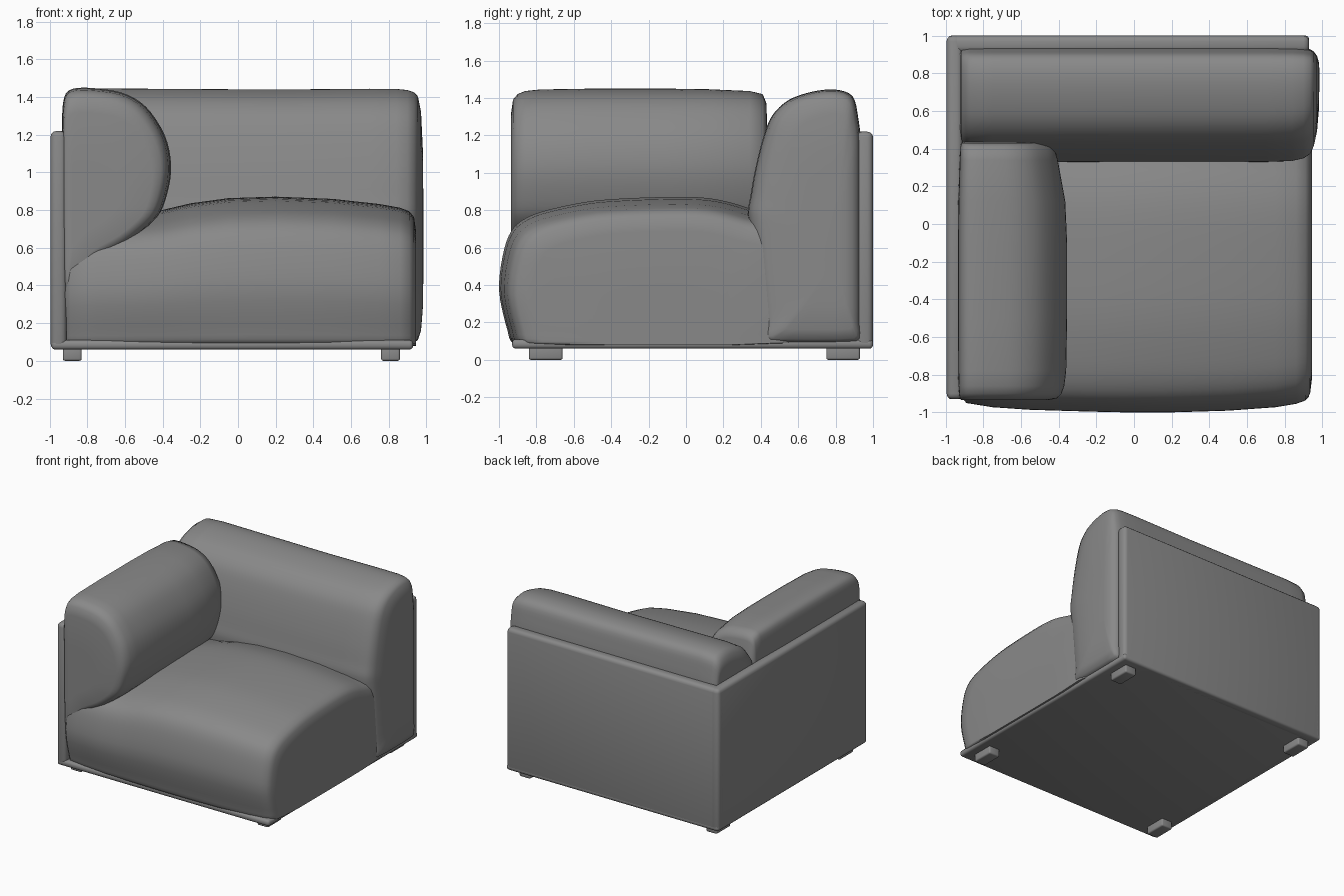
import bpy, bmesh, math
from mathutils import Vector

cube = bpy.data.objects.get("Cube")
if cube:
    bpy.data.objects.remove(cube, do_unlink=True)

fabric = bpy.data.materials.new("grey fabric")
fabric.use_nodes = True
GREY = (0.25, 0.25, 0.25, 1)
fabric.diffuse_color = GREY
fabric.node_tree.nodes["Principled BSDF"].inputs["Base Color"].default_value = GREY
FLOOR = 0.08  # cushions rest inside the base board at this height


def finish(name, bm, angle=40):
    bmesh.ops.recalc_face_normals(bm, faces=bm.faces)
    mesh = bpy.data.meshes.new(name)
    bm.to_mesh(mesh)
    bm.free()
    mesh.materials.append(fabric)
    obj = bpy.data.objects.new(name, mesh)
    bpy.context.collection.objects.link(obj)
    bpy.ops.object.select_all(action='DESELECT')
    obj.select_set(True)
    bpy.context.view_layer.objects.active = obj
    bpy.ops.object.shade_smooth_by_angle(angle=math.radians(angle))


def box(name, low, high, radius):
    bm = bmesh.new()
    bmesh.ops.create_cube(bm, size=1)
    low, high = Vector(low), Vector(high)
    for v in bm.verts:
        v.co = (low + high) / 2 + v.co * (high - low)
    bmesh.ops.bevel(bm, geom=bm.edges[:], offset=radius, segments=3,
                    profile=0.5, affect='EDGES')
    finish(name, bm)


def smooth_loop(points, steps=4):
    """Closed smooth curve through the points."""
    pts = [Vector(p) for p in points]
    n, out = len(pts), []
    for i in range(n):
        a, b, c, d = (pts[(i + k - 1) % n] for k in range(4))
        reach = (c - b).length
        # Tangents limited by the shorter neighbour keep long sides straight
        m1 = (c - a).normalized() * min(reach, (b - a).length)
        m2 = (d - b).normalized() * min(reach, (d - c).length)
        for s in range(steps):
            t = s / steps
            out.append(b * (2*t**3 - 3*t**2 + 1) + m1 * (t**3 - 2*t**2 + t)
                       + c * (3*t**2 - 2*t**3) + m2 * (t**3 - t**2))
    return out


def cushion(name, axis, profile, anchor, stations):
    """Loft a profile along x or y; a station is (position, width, height)."""
    bm = bmesh.new()
    loop, anchor = smooth_loop(profile), Vector(anchor)
    rings = []
    for pos, width, height in stations:
        ring = []
        for p in loop:
            u, z = anchor + (p - anchor) * Vector((width, height))
            z = max(z, FLOOR)
            ring.append(bm.verts.new((pos, u, z) if axis == 'x' else (u, pos, z)))
        rings.append(ring)
    n = len(loop)
    for a, b in zip(rings, rings[1:]):
        for i in range(n):
            j = (i + 1) % n
            bm.faces.new((a[i], a[j], b[j], b[i]))
    bm.faces.new(rings[0])
    bm.faces.new(rings[-1])
    finish(name, bm, 60)


# Outer shell: base board, side panel and back panel
box("base_board", (-0.99, -0.93, 0.06), (0.93, 1.0, 0.11), 0.02)
box("side_panel", (-0.995, -0.93, 0.06), (-0.91, 1.0, 1.22), 0.03)
box("back_panel", (-0.995, 0.91, 0.06), (0.93, 1.0, 1.22), 0.03)

# Seat, domed towards the middle and bulging at the front
cushion("seat", 'x',
        [(-0.92, 0.09), (-0.955, 0.16), (-1.0, 0.38), (-0.97, 0.6),
         (-0.91, 0.72), (-0.78, 0.79), (-0.5, 0.85), (-0.15, 0.87),
         (0.12, 0.865), (0.34, 0.81), (0.6, 0.7), (0.62, 0.09)],
        (-0.1, 0.09),
        [(-0.93, 0.7, 0.7), (-0.925, 0.9, 0.86), (-0.89, 0.945, 0.88),
         (-0.75, 0.97, 0.89), (-0.55, 0.985, 0.89), (-0.4, 0.99, 0.91),
         (-0.25, 0.995, 0.955), (-0.05, 1, 0.99), (0.2, 1, 1),
         (0.5, 0.99, 0.985), (0.75, 0.97, 0.95), (0.86, 0.95, 0.925),
         (0.91, 0.93, 0.9), (0.935, 0.89, 0.86), (0.945, 0.8, 0.77),
         (0.945, 0.4, 0.4)])

# Armrest, overhanging the seat and narrowing towards the corner
cushion("armrest", 'y',
        [(-0.92, 0.35), (-0.93, 0.6), (-0.935, 1.2), (-0.93, 1.36),
         (-0.9, 1.435), (-0.8, 1.45), (-0.62, 1.425), (-0.49, 1.35),
         (-0.39, 1.2), (-0.355, 1.04), (-0.375, 0.89), (-0.43, 0.76),
         (-0.58, 0.63), (-0.75, 0.53), (-0.86, 0.4)],
        (-0.85, 0.8),
        [(-0.935, 0.4, 0.4), (-0.935, 0.8, 0.8), (-0.925, 0.89, 0.91),
         (-0.9, 0.94, 0.955), (-0.86, 0.97, 0.98), (-0.78, 0.99, 0.993),
         (-0.5, 1, 1), (-0.1, 1, 1), (0.12, 0.98, 0.995),
         (0.34, 0.9, 0.98), (0.41, 0.86, 0.955), (0.43, 0.8, 0.88),
         (0.44, 0.4, 0.4)])

# Backrest, with a softly swollen open end
cushion("backrest", 'x',
        [(0.92, 0.09), (0.935, 0.2), (0.935, 0.6), (0.935, 1.16),
         (0.92, 1.3), (0.89, 1.41), (0.8, 1.445), (0.68, 1.435),
         (0.55, 1.39), (0.46, 1.305), (0.41, 1.18), (0.37, 1.02),
         (0.345, 0.88), (0.33, 0.78), (0.35, 0.6), (0.39, 0.2),
         (0.4, 0.09)],
        (0.8, 0.6),
        [(-0.925, 0.3, 0.3), (-0.925, 0.85, 0.85), (-0.915, 0.95, 0.95),
         (-0.87, 0.99, 0.99), (-0.75, 1, 1), (0.2, 1, 0.993),
         (0.7, 1, 0.998), (0.84, 0.99, 0.997), (0.9, 0.96, 0.99),
         (0.935, 0.91, 0.975), (0.955, 0.82, 0.95), (0.972, 0.65, 0.85),
         (0.982, 0.4, 0.6), (0.984, 0.15, 0.3)])

# Four feet
for x, side in ((-0.88, "right"), (0.81, "left")):
    for y, end in ((-0.75, "front"), (0.84, "back")):
        box(f"{end}_{side}_foot", (x - 0.05, y - 0.09, 0),
            (x + 0.05, y + 0.09, 0.07), 0.012)
